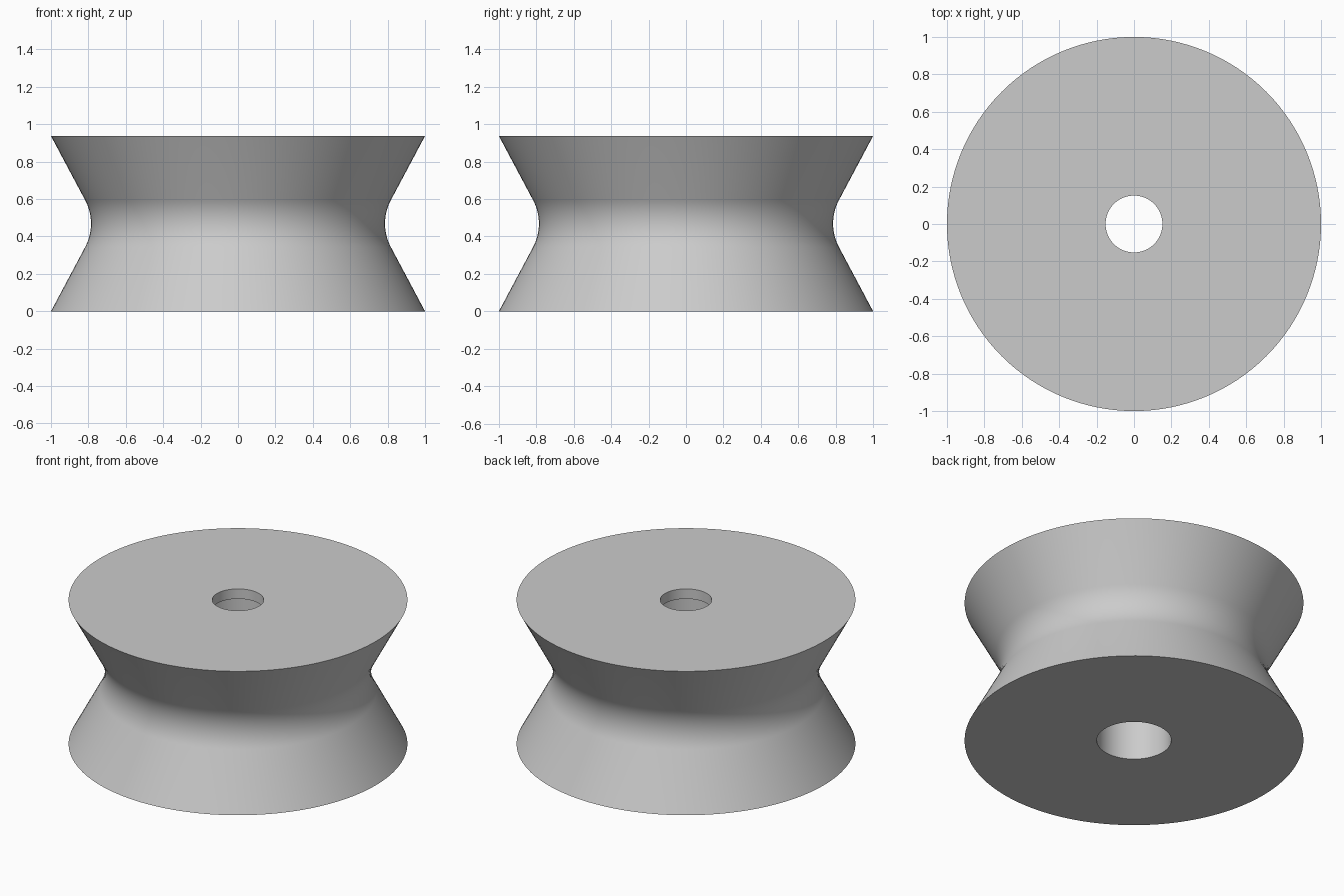
import bpy
import bmesh
from math import radians, sin, cos, tau
from mathutils import Matrix, Vector

cube = bpy.data.objects.get("Cube")
if cube:
    bpy.data.objects.remove(cube, do_unlink=True)

HEIGHT, RIM = 0.937, 1.0
MID = HEIGHT / 2
WAIST, FILLET, SLOPE = 0.786, 0.267, radians(28)
BORE, LIP_BORE, LIP = 0.22, 0.152, 0.065
SEGMENTS, ARC_STEPS = 128, 16

grey = bpy.data.materials.new("plain grey")
grey.use_nodes = True
colour = (0.6, 0.6, 0.6, 1)
grey.diffuse_color = colour
grey.node_tree.nodes["Principled BSDF"].inputs["Base Color"].default_value = colour

# Closed section: flared rims, rounded waist, stepped bore with a lip on top
profile = [(BORE, 0), (RIM, 0)]
for i in range(ARC_STEPS + 1):
    a = SLOPE * (2 * i / ARC_STEPS - 1)
    profile.append((WAIST + FILLET * (1 - cos(a)), MID + FILLET * sin(a)))
profile += [(RIM, HEIGHT), (LIP_BORE, HEIGHT),
            (LIP_BORE, HEIGHT - LIP), (BORE, HEIGHT - LIP)]

# Revolve the section around the vertical axis
bm = bmesh.new()
verts = [bm.verts.new((r, 0, z)) for r, z in profile]
edges = [bm.edges.new((v, verts[(i + 1) % len(verts)])) for i, v in enumerate(verts)]
bmesh.ops.spin(bm, geom=verts + edges, axis=Vector((0, 0, 1)), cent=Vector(),
               angle=tau, steps=SEGMENTS, use_merge=True)
bmesh.ops.remove_doubles(bm, verts=bm.verts, dist=0.0001)
bmesh.ops.recalc_face_normals(bm, faces=bm.faces)
mesh = bpy.data.meshes.new("grooved_roller")
bm.to_mesh(mesh)
bm.free()
mesh.materials.append(grey)

roller = bpy.data.objects.new("grooved_roller", mesh)
bpy.context.collection.objects.link(roller)
bpy.context.view_layer.objects.active = roller
roller.select_set(True)
bpy.ops.object.shade_smooth_by_angle(angle=radians(30))
